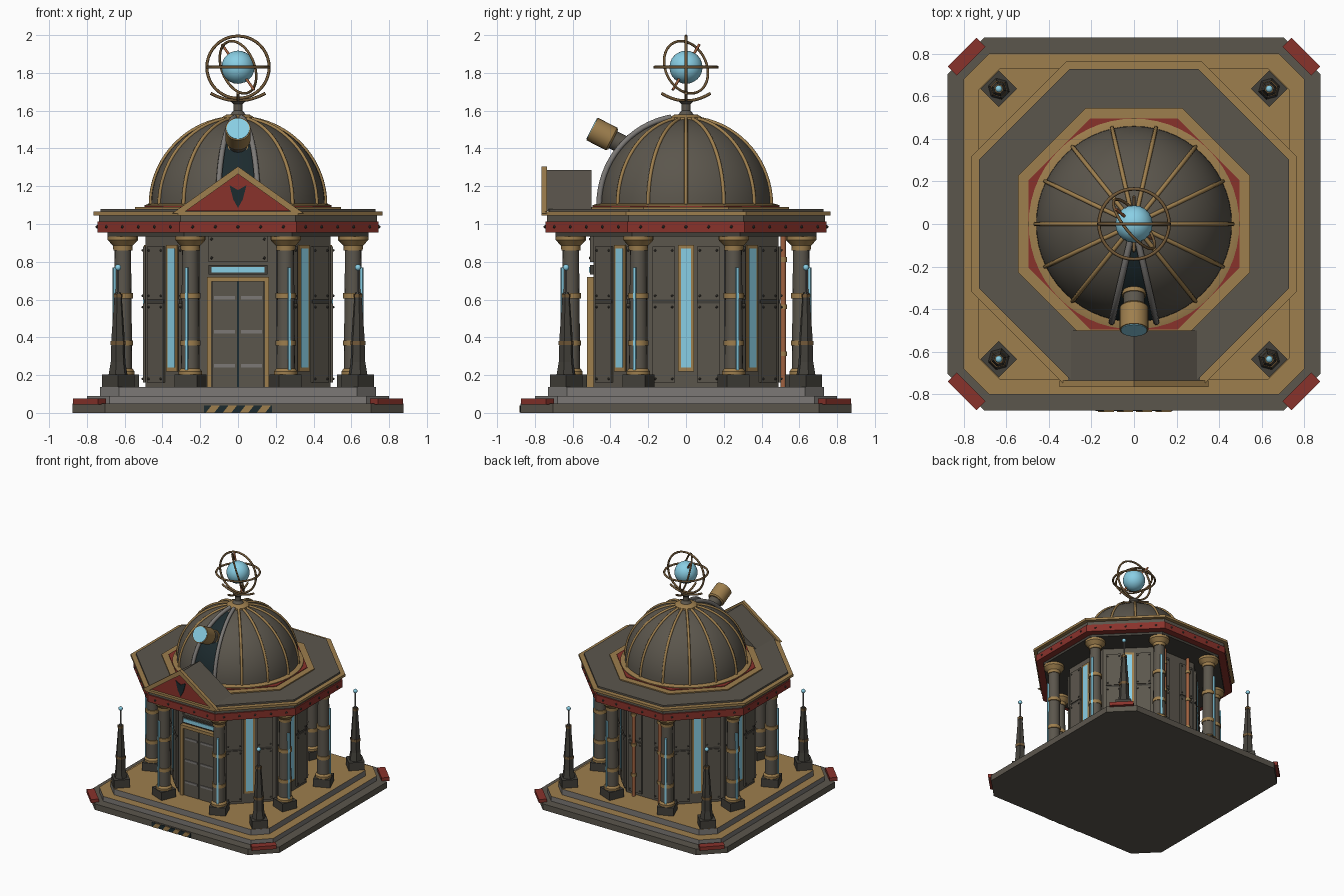
import bpy, bmesh, math
from math import sin, cos, pi, radians
from mathutils import Matrix, Vector

if "Cube" in bpy.data.objects:
    bpy.data.objects.remove(bpy.data.objects["Cube"])


def material(name, *rgb):
    m = bpy.data.materials.new(name)
    m.use_nodes = True
    m.diffuse_color = (*rgb, 1)
    m.node_tree.nodes["Principled BSDF"].inputs["Base Color"].default_value = (*rgb, 1)
    return m


GOLD = material("brass", 0.34, 0.21, 0.075)
SLATE = material("slate", 0.105, 0.093, 0.073)
IRON = material("dark_iron", 0.055, 0.051, 0.042)
STONE = material("stone", 0.2, 0.19, 0.18)
RED = material("red_enamel", 0.25, 0.032, 0.024)
BLUE = material("glow_blue", 0.25, 0.62, 0.78)
COPPER = material("copper", 0.35, 0.12, 0.05)
BLACK = material("dark_teal", 0.012, 0.024, 0.028)
BRONZE = material("bronze", 0.17, 0.1, 0.04)

UPRIGHT = Matrix.Rotation(pi / 2, 4, "X")  # stands a profile up, extruded towards -y


def rot(deg):
    return Matrix.Rotation(radians(deg), 4, "Z")


def finish(name, bm, mats, matrix=Matrix(), smooth=False):
    bmesh.ops.recalc_face_normals(bm, faces=bm.faces)
    mesh = bpy.data.meshes.new(name)
    bm.to_mesh(mesh)
    bm.free()
    mesh.transform(matrix)
    for m in mats:
        mesh.materials.append(m)
    ob = bpy.data.objects.new(name, mesh)
    bpy.context.collection.objects.link(ob)
    if smooth:
        mesh.shade_smooth()
        mesh.set_sharp_from_angle(angle=radians(35))
    return ob


def prism(name, pts, z0, z1, mat, top=None, matrix=Matrix()):
    bm = bmesh.new()
    lo = [bm.verts.new((x, y, z0)) for x, y in pts]
    hi = [bm.verts.new((x, y, z1)) for x, y in pts]
    bm.faces.new(lo[::-1])
    bm.faces.new(hi).material_index = 1 if top else 0
    for i in range(len(pts)):
        j = (i + 1) % len(pts)
        bm.faces.new((lo[i], lo[j], hi[j], hi[i]))
    return finish(name, bm, [mat, top] if top else [mat], matrix)


def box(name, centre, size, mat, matrix=Matrix()):
    bm = bmesh.new()
    bmesh.ops.create_cube(bm, size=1, matrix=Matrix.Translation(centre) @ Matrix.Diagonal((*size, 1)))
    return finish(name, bm, [mat], matrix)


def lathe(name, profile, mat, sides=16, matrix=Matrix(), smooth=True):
    """Spin (radius, height) points around z and cap the ends."""
    bm = bmesh.new()
    rings = [[bm.verts.new((r * cos(2 * pi * i / sides), r * sin(2 * pi * i / sides), z))
              for i in range(sides)] for r, z in profile]
    for a, b in zip(rings, rings[1:]):
        for i in range(sides):
            j = (i + 1) % sides
            bm.faces.new((a[i], a[j], b[j], b[i]))
    bm.faces.new(rings[0][::-1])
    bm.faces.new(rings[-1])
    return finish(name, bm, [mat], matrix, smooth)


def ball(name, centre, r, mat, matrix=Matrix(), detail=1):
    bm = bmesh.new()
    bmesh.ops.create_icosphere(bm, subdivisions=detail, radius=r, matrix=Matrix.Translation(centre))
    return finish(name, bm, [mat], matrix, True)


def tube(name, pts, r, mat, closed=False):
    curve = bpy.data.curves.new(name, "CURVE")
    curve.dimensions = "3D"
    curve.bevel_depth, curve.bevel_resolution, curve.use_fill_caps = r, 2, True
    line = curve.splines.new("POLY")
    line.points.add(len(pts) - 1)
    for p, co in zip(line.points, pts):
        p.co = (*co, 1)
    line.use_cyclic_u = closed
    curve.materials.append(mat)
    ob = bpy.data.objects.new(name, curve)
    bpy.context.collection.objects.link(ob)


def ring(name, centre, normal, R, r, mat):
    q = Vector(normal).to_track_quat("Z", "Y")
    pts = [Vector(centre) + q @ Vector((R * cos(a), R * sin(a), 0)) for a in (2 * pi * i / 40 for i in range(40))]
    tube(name, pts, r, mat, True)


def chamfered(h, c):
    corner = [(h, h - c), (h - c, h)]
    return [tuple((rot(90 * k) @ Vector((x, y, 0)))[:2]) for k in range(4) for x, y in corner]


def octagon(apothem):
    return chamfered(apothem, apothem * (1 - math.tan(pi / 8)))


# Stepped base with corner blocks and hazard stripes
prism("base_slab", chamfered(0.875, 0.17), 0, 0.05, SLATE)
prism("lower_step", chamfered(0.8, 0.12), 0.05, 0.09, STONE, GOLD)
prism("upper_step", chamfered(0.73, 0.1), 0.09, 0.137, STONE, GOLD)
for k in range(4):
    box("corner_block", (0, -1.112, 0.06), (0.19, 0.06, 0.03), RED, rot(45 + 90 * k))
box("hazard_plate", (0, -0.876, 0.021), (0.36, 0.006, 0.038), BLACK)
for i in range(4):
    x = -0.17 + i * 0.09
    prism("hazard_stripe", [(x, 0.002), (x + 0.045, 0.002), (x + 0.075, 0.04), (x + 0.03, 0.04)],
          0.876, 0.882, GOLD, matrix=UPRIGHT)

# Octagonal hall with riveted panels and tall windows
prism("hall_wall", octagon(0.49), 0.137, 0.95, SLATE)
for k in range(1, 8):
    m = rot(45 * k)
    if k != 4:
        box("window_frame", (0, -0.492, 0.555), (0.085, 0.012, 0.67), GOLD, m)
        box("window_glass", (0, -0.498, 0.555), (0.055, 0.008, 0.63), BLUE, m)
    for s in (-1, 1):
        for z, h in ((0.37, 0.42), (0.74, 0.28)):
            box("wall_panel", (s * 0.118, -0.495, z), (0.12, 0.018, h), SLATE, m)
            for dx in (-0.045, 0.045):
                for dz in (-1, 1):
                    ball("rivet", (s * 0.118 + dx, -0.505, z + dz * (h / 2 - 0.02)), 0.007, IRON, m)
        box("panel_joint", (s * 0.118, -0.492, 0.59), (0.12, 0.012, 0.02), IRON, m)
for s in (-1, 1):
    tube("back_pipe", [(s * 0.12, 0.515, 0.137), (s * 0.12, 0.515, 0.94)], 0.015, COPPER)
    for z in (0.3, 0.55, 0.8):
        lathe("pipe_clamp", [(0.02, z), (0.02, z + 0.025)], GOLD, 12, Matrix.Translation((s * 0.12, 0.515, 0)))

# Front door
box("lintel_panel", (0, -0.497, 0.87), (0.31, 0.02, 0.14), SLATE)
box("door_lamp_frame", (0, -0.497, 0.758), (0.31, 0.02, 0.05), IRON)
box("door_lamp", (0, -0.507, 0.758), (0.28, 0.012, 0.028), BLUE)
box("door_head", (0, -0.505, 0.708), (0.33, 0.04, 0.025), GOLD)
for s in (-1, 1):
    box("door_jamb", (s * 0.152, -0.505, 0.417), (0.026, 0.04, 0.56), GOLD)
    box("door_leaf", (s * 0.071, -0.5, 0.417), (0.134, 0.024, 0.56), SLATE)
    for z in (0.25, 0.43, 0.61):
        box("door_bar", (s * 0.071, -0.514, z), (0.11, 0.008, 0.018), STONE)
    for z in (0.82, 0.92):
        ball("lintel_rivet", (s * 0.14, -0.508, z), 0.008, IRON)
box("door_seam", (0, -0.5, 0.417), (0.01, 0.02, 0.56), BLACK)

# Ring of eight columns with light strips
for k in range(8):
    m = rot(22.5 + 45 * k)
    c = m @ Matrix.Translation((0, -0.66, 0))
    box("column_plinth", (0, 0, 0.17), (0.13, 0.13, 0.066), IRON, c)
    lathe("column_foot", [(0.062, 0.2), (0.062, 0.22), (0.05, 0.235)], GOLD, 16, c)
    lathe("column_shaft", [(0.05, 0.2), (0.043, 0.9)], SLATE, 16, c)
    for z in (0.37, 0.62):
        lathe("column_band", [(0.054, z - 0.014), (0.054, z + 0.014)], GOLD, 16, c)
    lathe("column_capital", [(0.05, 0.86), (0.052, 0.885), (0.08, 0.915), (0.08, 0.94)], GOLD, 16, c)
    box("column_light", (0, -0.048, 0.49), (0.016, 0.016, 0.56), BLUE, c)

# Corner antennas
for k in range(4):
    a = rot(45 + 90 * k) @ Matrix.Translation((0, -0.898, 0))
    box("antenna_plinth", (0, 0, 0.17), (0.122, 0.122, 0.066), IRON, a)
    lathe("antenna_spire", [(0.052, 0.2), (0.04, 0.27), (0.036, 0.4), (0.02, 0.62), (0.012, 0.64)], IRON, 6, a, False)
    for z, r in ((0.37, 0.041), (0.62, 0.024)):
        lathe("antenna_band", [(r, z - 0.01), (r, z + 0.01)], BRONZE, 6, a, False)
    lathe("antenna_rod", [(0.006, 0.62), (0.006, 0.77)], STONE, 8, a)
    ball("antenna_tip", (0, 0, 0.77), 0.017, BLUE, a, 2)

# Roof: soffit, red fascia, brass trim, slate top
prism("roof_soffit", octagon(0.69), 0.935, 0.957, IRON)
prism("roof_fascia", octagon(0.745), 0.955, 1.014, RED)
prism("roof_cornice", octagon(0.735), 1.014, 1.048, SLATE)
prism("roof_trim", octagon(0.765), 1.046, 1.066, GOLD)
prism("roof_top", octagon(0.728), 1.066, 1.08, SLATE)
prism("dome_kerb", octagon(0.545), 1.08, 1.089, GOLD)
prism("dome_kerb_inset", octagon(0.495), 1.089, 1.094, RED)
for k in range(8):
    for i in range(-2, 3):
        ball("fascia_rivet", (i * 0.12, -0.746, 0.985), 0.009, IRON, rot(45 * k))

# Gabled pediment over the door
prism("gable_roof", [(-0.31, 1.07), (0.31, 1.07), (0, 1.285)], 0.5, 0.742, SLATE, matrix=UPRIGHT)
prism("gable_panel", [(-0.3, 1.07), (0.3, 1.07), (0, 1.275)], 0.742, 0.75, RED, matrix=UPRIGHT)
prism("gable_ornament", [(0, 1.085), (0.025, 1.13), (0.045, 1.205), (0, 1.18), (-0.045, 1.205), (-0.025, 1.13)],
      0.75, 0.756, BLACK, matrix=UPRIGHT)
for s in (-1, 1):
    prism("gable_rake", [(s * 0.35, 1.055), (0, 1.305), (0, 1.265), (s * 0.295, 1.055)],
          0.735, 0.765, GOLD, matrix=UPRIGHT)

# Dome with brass ribs and a dark observing slit
R, Z = 0.46, 1.1
lathe("dome_ring", [(0.495, 1.09), (0.495, 1.1), (0.465, 1.108)], GOLD, 56)
arc = [(R * cos(radians(t)), Z + R * sin(radians(t))) for t in range(0, 87, 5)]
dome = lathe("dome", arc, SLATE, 56)
dome.data.materials.append(BLACK)
for f in dome.data.polygons:
    x, y, z = f.center
    if z < 1.54 and y < 0 and abs(x) < -y * math.tan(pi / 14):
        f.material_index = 1
for k in range(14):
    a = 2 * pi * k / 14
    slit = k in (10, 11)
    r = 0.472 if slit else 0.463
    pts = [(r * cos(t) * cos(a), r * cos(t) * sin(a), Z + r * sin(t)) for t in (radians(d) for d in range(0, 82, 5))]
    tube("slit_rail" if slit else "dome_rib", pts, 0.015 if slit else 0.01, STONE if slit else GOLD)

# Telescope leaning out of the slit
axis = Vector((0, -0.89, 0.456))
scope = Matrix.Translation((0, -0.497, 1.503)) @ axis.to_track_quat("Z", "Y").to_matrix().to_4x4()
lathe("telescope_tube", [(0.05, -0.4), (0.05, -0.1)], SLATE, 24, scope)
lathe("telescope_collar", [(0.056, -0.2), (0.056, -0.18)], GOLD, 24, scope)
lathe("telescope_hood", [(0.058, -0.125), (0.067, -0.115), (0.067, 0)], GOLD, 24, scope)
lathe("telescope_lens", [(0.061, -0.005), (0.061, 0.004)], BLUE, 24, scope)

# Armillary sphere on the crown
lathe("crown_ring", [(0.085, 1.545), (0.085, 1.565), (0.06, 1.58)], GOLD, 24)
lathe("crown_post", [(0.045, 1.575), (0.024, 1.6), (0.024, 1.635), (0.04, 1.65)], SLATE, 16)
C = Vector((0, 0, 1.83))
for ux, uy, w in ((1, 0, 0.145), (0, 1, 0.13)):
    pts = [(ux * t * w, uy * t * w, 1.652 + 0.04 * t * t) for t in (i / 6 for i in range(-6, 7))]
    tube("cradle_arm", pts, 0.008, BRONZE)
ball("globe", C, 0.088, BLUE, detail=3)
ring("meridian_ring", C, (0, 1, 0), 0.165, 0.008, BRONZE)
ring("horizon_ring", C, (0, 0, 1), 0.165, 0.008, BRONZE)
ring("tilted_ring", C, (0.75, 0.6, 0.3), 0.145, 0.007, BRONZE)
tilt = Vector((-0.085, 0.07, 0.12))
tube("globe_axis", [C - tilt, C + tilt], 0.007, COPPER)
